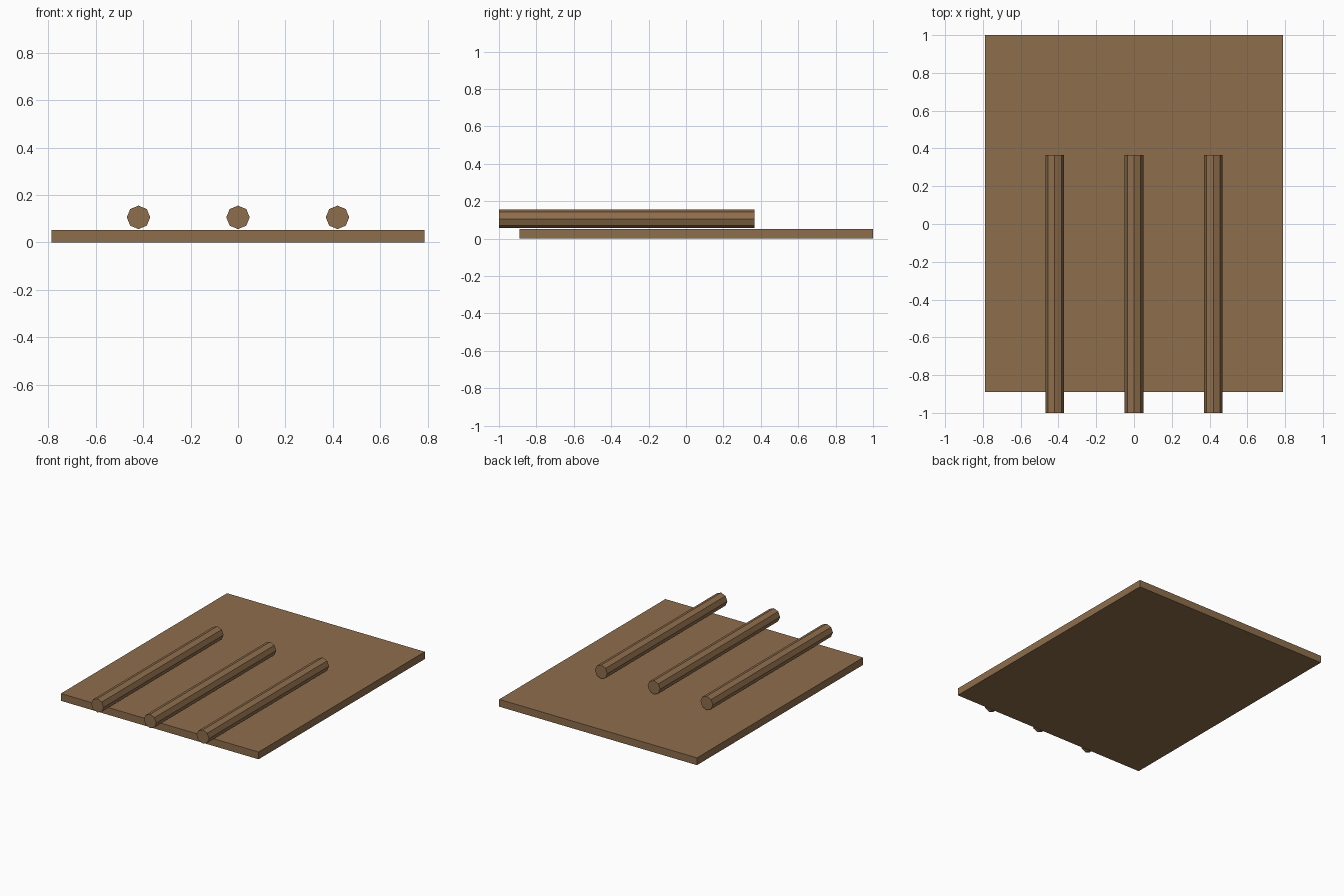
import bpy
from math import radians

if "Cube" in bpy.data.objects:
    bpy.data.objects.remove(bpy.data.objects["Cube"])

wood = bpy.data.materials.new("wood")
wood.diffuse_color = (0.27, 0.155, 0.072, 1)
wood.use_nodes = True
wood.node_tree.nodes["Principled BSDF"].inputs["Base Color"].default_value = wood.diffuse_color

# Flat base board
T = 0.0525
bpy.ops.mesh.primitive_cube_add(size=1, location=(0, 0.055, T / 2))
board = bpy.context.object
board.name = "base_board"
board.scale = (1.575, 1.89, T)
bpy.ops.object.transform_apply(location=False, rotation=False, scale=True)
board.data.materials.append(wood)

# Three octagonal rods overhanging the front edge
for name, x in (("left", -0.42), ("middle", 0), ("right", 0.42)):
    bpy.ops.mesh.primitive_cylinder_add(
        vertices=8, radius=0.0495, depth=1.365,
        location=(x, -0.3175, 0.106), rotation=(radians(90), 0, 0))
    rod = bpy.context.object
    rod.name = name + "_rod"
    rod.data.materials.append(wood)
